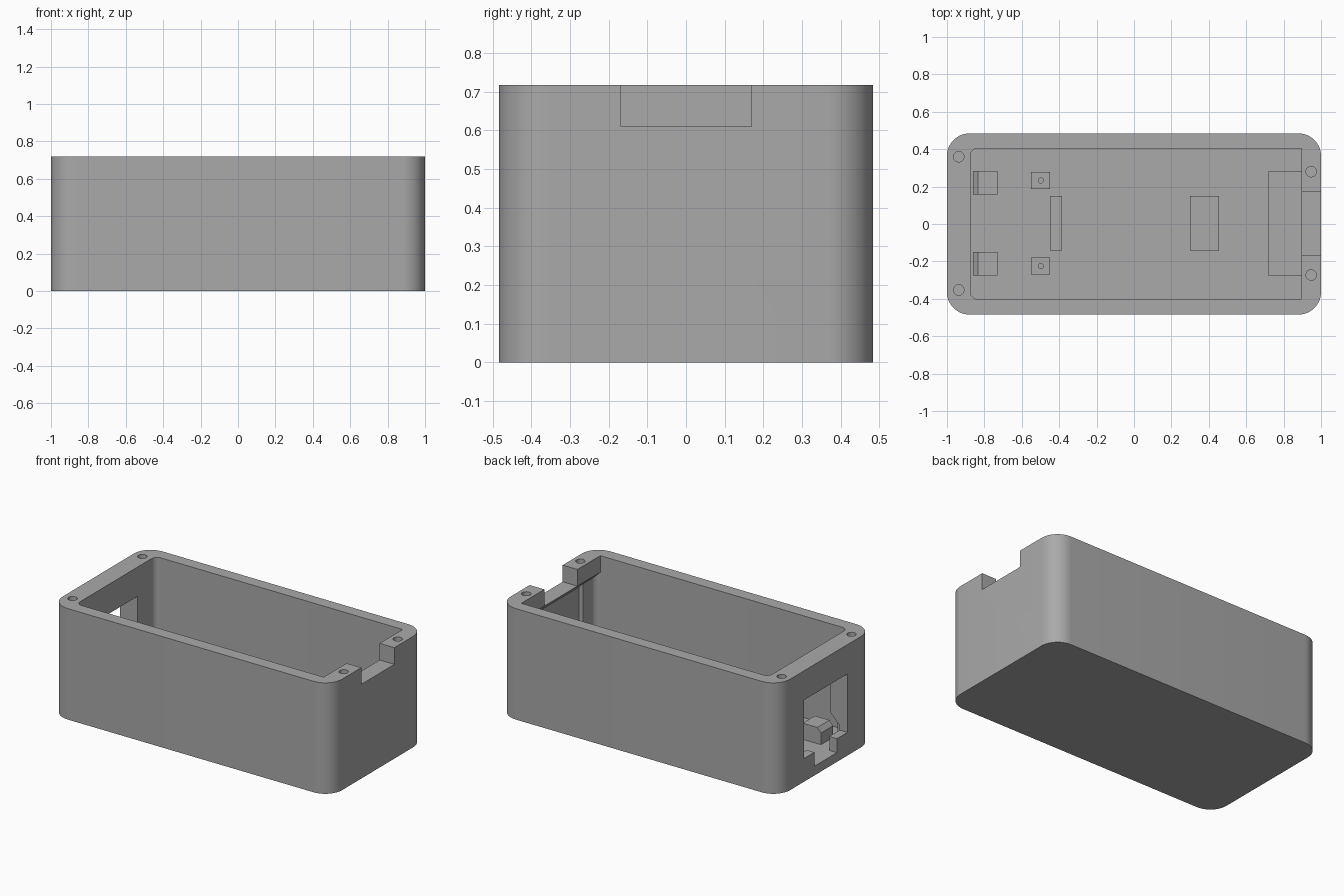
import bpy, bmesh, math
from mathutils import Vector

cube = bpy.data.objects.get("Cube")
if cube:
    bpy.data.objects.remove(cube, do_unlink=True)

grey = bpy.data.materials.new("matte grey")
grey.use_nodes = True
grey.diffuse_color = (0.4, 0.4, 0.4, 1)
grey.node_tree.nodes["Principled BSDF"].inputs["Base Color"].default_value = (0.4, 0.4, 0.4, 1)

TOP = 0.718
FLOOR = 0.06


def prism(name, points, direction):
    """Extrude a flat outline along a direction into a solid."""
    bm = bmesh.new()
    face = bm.faces.new([bm.verts.new(p) for p in points])
    ext = bmesh.ops.extrude_face_region(bm, geom=[face])
    moved = [v for v in ext["geom"] if isinstance(v, bmesh.types.BMVert)]
    bmesh.ops.translate(bm, verts=moved, vec=Vector(direction))
    bmesh.ops.recalc_face_normals(bm, faces=bm.faces)
    mesh = bpy.data.meshes.new(name)
    bm.to_mesh(mesh)
    bm.free()
    mesh.materials.append(grey)
    obj = bpy.data.objects.new(name, mesh)
    bpy.context.collection.objects.link(obj)
    return obj


def side_prism(name, xz, y0, y1):
    return prism(name, [(x, y0, z) for x, z in xz], (0, y1 - y0, 0))


def box(name, x0, x1, y0, y1, z0, z1):
    return side_prism(name, [(x0, z0), (x1, z0), (x1, z1), (x0, z1)], y0, y1)


def rounded_box(name, x0, x1, y0, y1, z0, z1, r, steps=12):
    pts = []
    corners = [(x1 - r, y1 - r), (x0 + r, y1 - r), (x0 + r, y0 + r), (x1 - r, y0 + r)]
    for i, (cx, cy) in enumerate(corners):
        for k in range(steps + 1):
            a = math.pi / 2 * (i + k / steps)
            pts.append((cx + r * math.cos(a), cy + r * math.sin(a), z0))
    return prism(name, pts, (0, 0, z1 - z0))


def cylinder(name, x, y, r, z0, z1, sides=24):
    angles = [2 * math.pi * k / sides for k in range(sides)]
    pts = [(x + r * math.cos(a), y + r * math.sin(a), z0) for a in angles]
    return prism(name, pts, (0, 0, z1 - z0))


def combine(target, tool, operation="DIFFERENCE"):
    """Apply a boolean and discard the tool solid."""
    mod = target.modifiers.new("combine", "BOOLEAN")
    mod.operation = operation
    mod.solver = "EXACT"
    mod.object = tool
    bpy.context.view_layer.objects.active = target
    bpy.ops.object.modifier_apply(modifier=mod.name)
    bpy.data.objects.remove(tool, do_unlink=True)


# Outer shell and main cavity
shell = rounded_box("enclosure_shell", -1, 1, -0.484, 0.484, 0, TOP, 0.12)
combine(shell, rounded_box("cavity", -0.875, 0.93, -0.402, 0.405, FLOOR, 1, 0.04))

# Overhanging lip on the notched end
lip = [(0.895, TOP), (0.895, 0.61), (0.93, 0.575), (0.96, 0.575), (0.96, TOP)]
combine(shell, side_prism("lip", lip, -0.43, 0.43), "UNION")

# Board pocket in the floor and the wall below the lip
pocket = [(0.72, 0.035), (0.96, 0.035), (0.96, 0.545), (0.93, 0.575), (0.72, 0.5)]
combine(shell, side_prism("board_pocket", pocket, -0.275, 0.278))

# Top notch
combine(shell, box("notch", 0.8, 1.1, -0.168, 0.17, 0.61, 0.9))

# Sloped relief behind the end window
relief = [(-0.8, FLOOR), (-0.945, FLOOR), (-0.945, 0.18), (-0.875, 0.25), (-0.8, 0.25)]
combine(shell, side_prism("relief", relief, -0.3, 0.3))

# End window with a narrower slot beneath it
combine(shell, box("window", -1.1, -0.8, -0.222, 0.222, 0.15, 0.528))
combine(shell, box("slot", -1.1, -0.8, -0.115, 0.115, FLOOR, 0.2))

# Screw holes in the rim
for x, y, depth in [(-0.937, 0.36, 0.2), (-0.937, -0.353, 0.2),
                    (0.947, 0.28, 0.1), (0.947, -0.273, 0.1)]:
    combine(shell, cylinder("screw_hole", x, y, 0.028, TOP - depth, 0.9))

parts = [shell]

# Chamfered stops and pegged posts on the floor
stop = [(-0.86, 0.05), (-0.86, 0.135), (-0.835, 0.165), (-0.73, 0.165), (-0.73, 0.05)]
for side, name in ((1, "left"), (-1, "right")):
    mid = 0.004 + side * 0.217
    parts.append(side_prism("stop_" + name, stop, mid - 0.062, mid + 0.062))
    mid = 0.004 + side * 0.229
    post = box("post_" + name, -0.55, -0.45, mid - 0.046, mid + 0.046, 0.05, 0.12)
    combine(post, cylinder("pilot_hole", -0.498, mid, 0.014, 0.07, 0.2, 16))
    parts.append(post)

# Cross supports on the floor
parts.append(box("narrow_support", -0.45, -0.385, -0.143, 0.15, 0.05, 0.12))
parts.append(box("wide_support", 0.3, 0.455, -0.143, 0.15, 0.05, 0.12))

# Smooth the rounded corners, keep edges crisp
bpy.ops.object.select_all(action="DESELECT")
for part in parts:
    part.select_set(True)
bpy.context.view_layer.objects.active = shell
bpy.ops.object.shade_smooth_by_angle(angle=math.radians(30))
